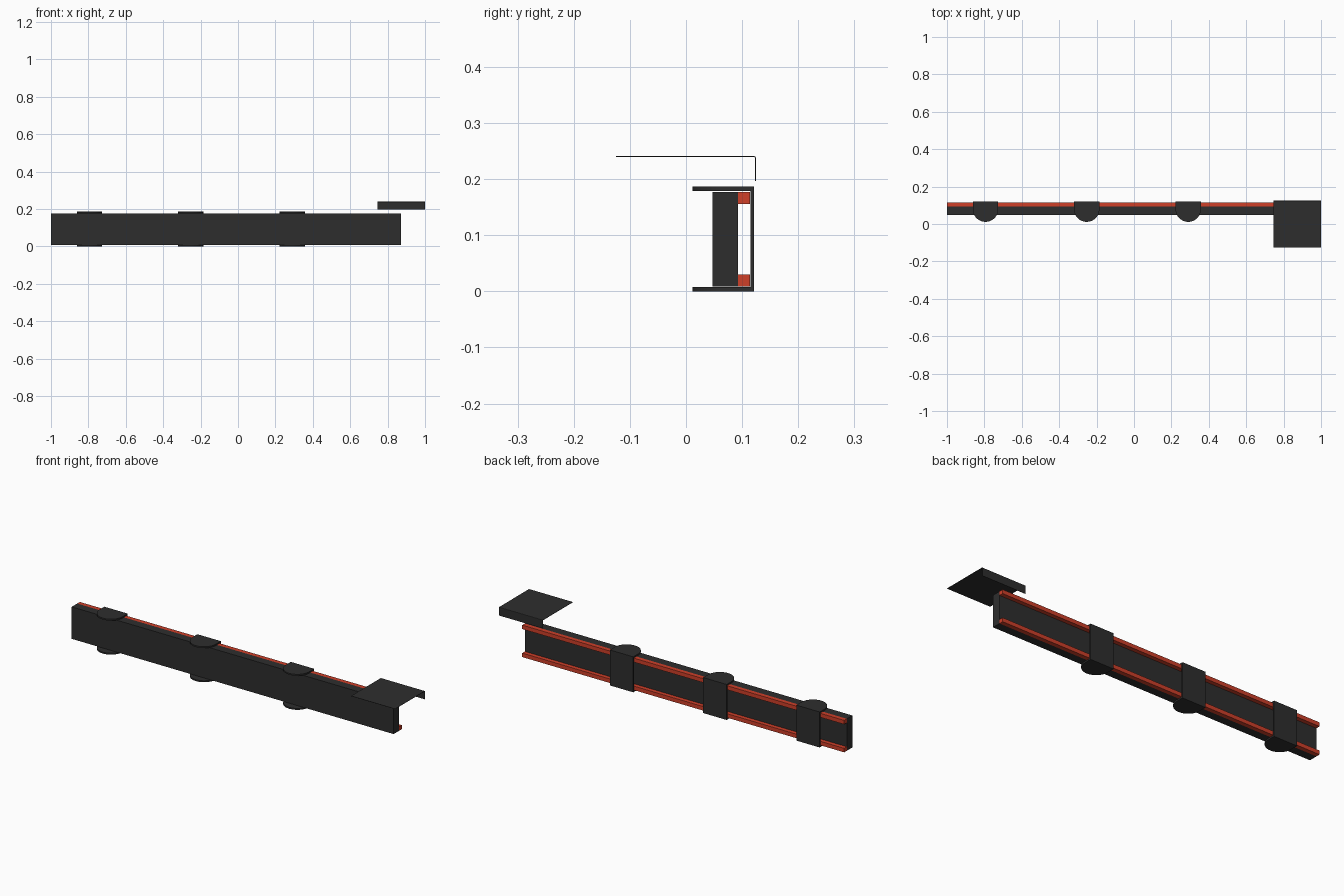
import bpy, bmesh, math

if "Cube" in bpy.data.objects:
    bpy.data.objects.remove(bpy.data.objects["Cube"])


def material(name, color):
    m = bpy.data.materials.new(name)
    m.diffuse_color = (*color, 1)
    m.use_nodes = True
    m.node_tree.nodes["Principled BSDF"].inputs["Base Color"].default_value = m.diffuse_color
    return m


DARK = material("dark_metal", (0.027, 0.027, 0.027))
RED = material("red_rubber", (0.62, 0.05, 0.022))


def finish(name, bm, mat):
    bmesh.ops.recalc_face_normals(bm, faces=bm.faces)
    mesh = bpy.data.meshes.new(name)
    bm.to_mesh(mesh)
    bm.free()
    mesh.materials.append(mat)
    ob = bpy.data.objects.new(name, mesh)
    bpy.context.collection.objects.link(ob)
    return ob


def add_prism(bm, points, offset):
    """Extrude a closed outline along an offset vector."""
    face = bm.faces.new([bm.verts.new(p) for p in points])
    ext = bmesh.ops.extrude_face_region(bm, geom=[face])["geom"]
    verts = [v for v in ext if isinstance(v, bmesh.types.BMVert)]
    bmesh.ops.translate(bm, verts=verts, vec=offset)


def add_box(bm, x0, x1, y0, y1, z0, z1):
    add_prism(bm, [(x0, y0, z0), (x1, y0, z0), (x1, y1, z0), (x0, y1, z0)],
              (0, 0, z1 - z0))


# Long main bar
bm = bmesh.new()
add_box(bm, -1, 0.872, 0.047, 0.0925, 0.009, 0.177)
finish("main_bar", bm, DARK)

# Red strips along the back edges of the bar
for name, z0, z1 in (("lower_strip", 0.009, 0.030), ("upper_strip", 0.156, 0.177)):
    bm = bmesh.new()
    add_box(bm, -1, 0.872, 0.0925, 0.1145, z0, z1)
    finish(name, bm, RED)

# Clamp brackets: two round-nosed plates joined by a back plate
HALF, NOSE_Y, BACK_Y, TOP = 0.068, 0.0795, 0.121, 0.1865
for i, cx in enumerate((-0.794, -0.253, 0.290)):
    bm = bmesh.new()
    for z0 in (0, TOP - 0.0075):
        outline = [(cx + HALF, 0.115, z0), (cx - HALF, 0.115, z0)]
        for k in range(25):
            a = math.pi * (1 + k / 24)
            outline.append((cx + HALF * math.cos(a), NOSE_Y + HALF * math.sin(a), z0))
        add_prism(bm, outline, (0, 0, 0.0075))
    add_box(bm, cx - HALF, cx + HALF, 0.115, BACK_Y, 0, TOP)
    finish(f"clamp_bracket_{i + 1}", bm, DARK)

# Thin bent sheet with a flap folded down at the back
T, Y, Z, R = 0.0015, 0.1245, 0.241, 0.003
profile = [(-Y, Z), (Y - R, Z), (Y - 0.3 * R, Z - 0.3 * R), (Y, Z - R), (Y, 0.197),
           (Y - T, 0.197), (Y - T, Z - R), (Y - R, Z - T), (-Y, Z - T)]
bm = bmesh.new()
add_prism(bm, [(0.745, y, z) for y, z in profile], (0.255, 0, 0))
finish("bent_cover_sheet", bm, DARK)
